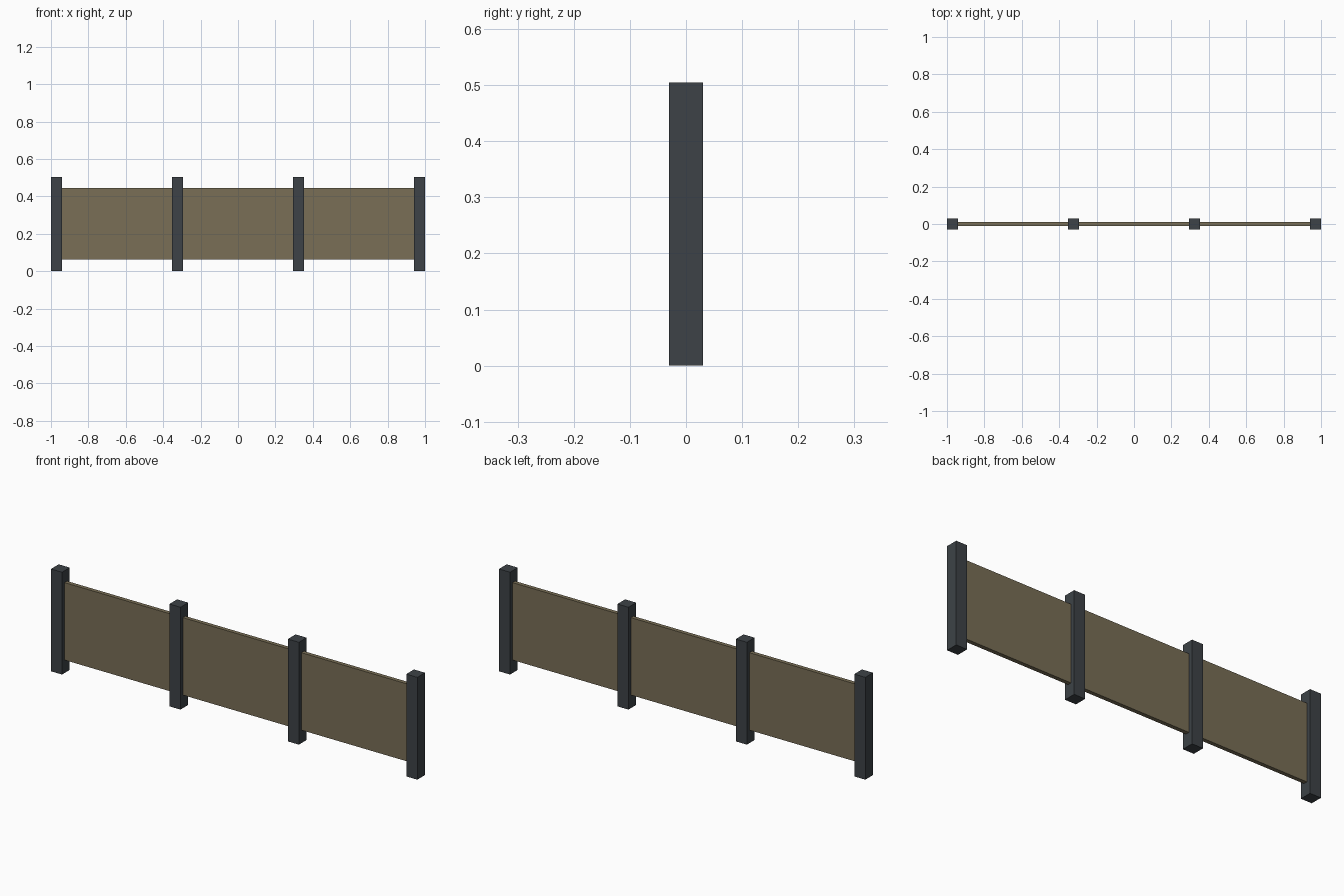
import bpy

if "Cube" in bpy.data.objects:
    bpy.data.objects.remove(bpy.data.objects["Cube"])

POST_W, POST_H = 0.06, 0.505
POST_X = [-0.97, -0.3233, 0.3233, 0.97]
PANEL_Z0, PANEL_Z1, PANEL_T = 0.064, 0.446, 0.02


def material(name, rgb):
    m = bpy.data.materials.new(name)
    m.diffuse_color = (*rgb, 1.0)
    m.use_nodes = True
    m.node_tree.nodes["Principled BSDF"].inputs["Base Color"].default_value = m.diffuse_color
    return m


def box(name, lo, hi, mat):
    bpy.ops.mesh.primitive_cube_add(size=1, location=[(a + b) / 2 for a, b in zip(lo, hi)])
    ob = bpy.context.object
    ob.name = name
    ob.scale = [b - a for a, b in zip(lo, hi)]
    bpy.ops.object.transform_apply(location=False, rotation=False, scale=True)
    ob.data.materials.append(mat)


slate = material("dark slate", (0.047, 0.055, 0.063))
tan = material("dull tan", (0.192, 0.158, 0.093))
h = POST_W / 2

# Square posts
for i, x in enumerate(POST_X):
    box(f"post_{i + 1}", (x - h, -h, 0), (x + h, h, POST_H), slate)

# Thin panels filling the gaps between neighbouring posts
for i, (a, b) in enumerate(zip(POST_X, POST_X[1:])):
    box(f"panel_{i + 1}", (a + h, -PANEL_T / 2, PANEL_Z0),
        (b - h, PANEL_T / 2, PANEL_Z1), tan)
